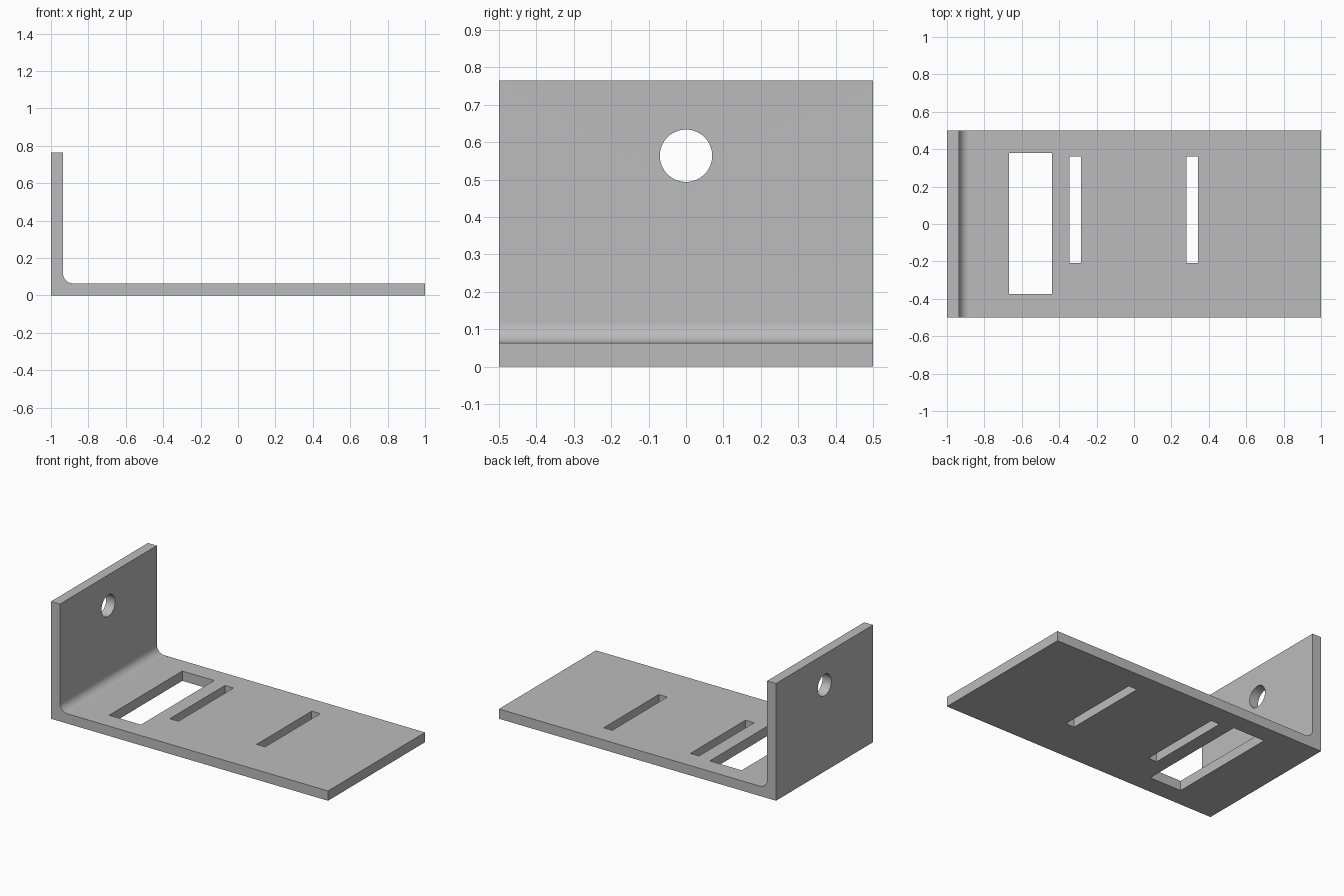
import bpy, bmesh, math

cube = bpy.data.objects.get("Cube")
if cube:
    bpy.data.objects.remove(cube, do_unlink=True)

WIDTH, HEIGHT, THICK, FILLET = 1.0, 0.765, 0.064, 0.055

steel = bpy.data.materials.new("grey_metal")
steel.use_nodes = True
GREY = (0.5, 0.5, 0.5, 1)
steel.diffuse_color = GREY
steel.node_tree.nodes["Principled BSDF"].inputs["Base Color"].default_value = GREY


def new_object(name, bm):
    bmesh.ops.recalc_face_normals(bm, faces=bm.faces[:])
    mesh = bpy.data.meshes.new(name)
    bm.to_mesh(mesh)
    bm.free()
    mesh.materials.append(steel)
    obj = bpy.data.objects.new(name, mesh)
    bpy.context.collection.objects.link(obj)
    return obj


# L-shaped side profile with a rounded inner corner, extruded across the width
inner = -1 + THICK
profile = [(-1, 0), (1, 0), (1, THICK)]
steps = 16
for i in range(steps + 1):
    a = math.pi / 2 * i / steps
    profile.append((inner + FILLET * (1 - math.sin(a)),
                    THICK + FILLET * (1 - math.cos(a))))
profile += [(inner, HEIGHT), (-1, HEIGHT)]
bm = bmesh.new()
face = bm.faces.new([bm.verts.new((x, -WIDTH / 2, z)) for x, z in profile])
ext = bmesh.ops.extrude_face_region(bm, geom=[face])
bmesh.ops.translate(bm, vec=(0, WIDTH, 0),
                    verts=[g for g in ext["geom"] if isinstance(g, bmesh.types.BMVert)])
bracket = new_object("angle_bracket", bm)

cutters = []


# Rectangular openings through the base plate
def slot_cutter(name, x0, x1, y0, y1):
    bm = bmesh.new()
    bmesh.ops.create_cube(bm, size=1)
    bmesh.ops.scale(bm, vec=(x1 - x0, y1 - y0, THICK * 4), verts=bm.verts)
    bmesh.ops.translate(bm, vec=((x0 + x1) / 2, (y0 + y1) / 2, 0), verts=bm.verts)
    cutters.append(new_object(name, bm))


slot_cutter("window_cutter", -0.668, -0.438, -0.375, 0.38)
slot_cutter("inner_slot_cutter", -0.346, -0.284, -0.208, 0.36)
slot_cutter("outer_slot_cutter", 0.28, 0.342, -0.208, 0.36)

# Round hole through the upright plate
bpy.ops.mesh.primitive_cylinder_add(vertices=64, radius=0.07, depth=THICK * 4,
                                    location=(-1 + THICK / 2, 0, 0.564),
                                    rotation=(0, math.pi / 2, 0))
hole = bpy.context.object
hole.name = "hole_cutter"
hole.data.materials.append(steel)
cutters.append(hole)

# Cut the openings, bake the result and drop the cutters
for cutter in cutters:
    cutter.hide_render = True
    mod = bracket.modifiers.new(cutter.name, "BOOLEAN")
    mod.operation, mod.solver, mod.object = "DIFFERENCE", "EXACT", cutter
bpy.ops.object.select_all(action="DESELECT")
bpy.context.view_layer.objects.active = bracket
bracket.select_set(True)
for cutter in cutters:
    bpy.ops.object.modifier_apply(modifier=cutter.name)
    bpy.data.objects.remove(cutter, do_unlink=True)

# The list holds freed cutters now; only the bracket is left to shade
cutters.clear()
bpy.ops.object.shade_smooth_by_angle(angle=math.radians(30))
